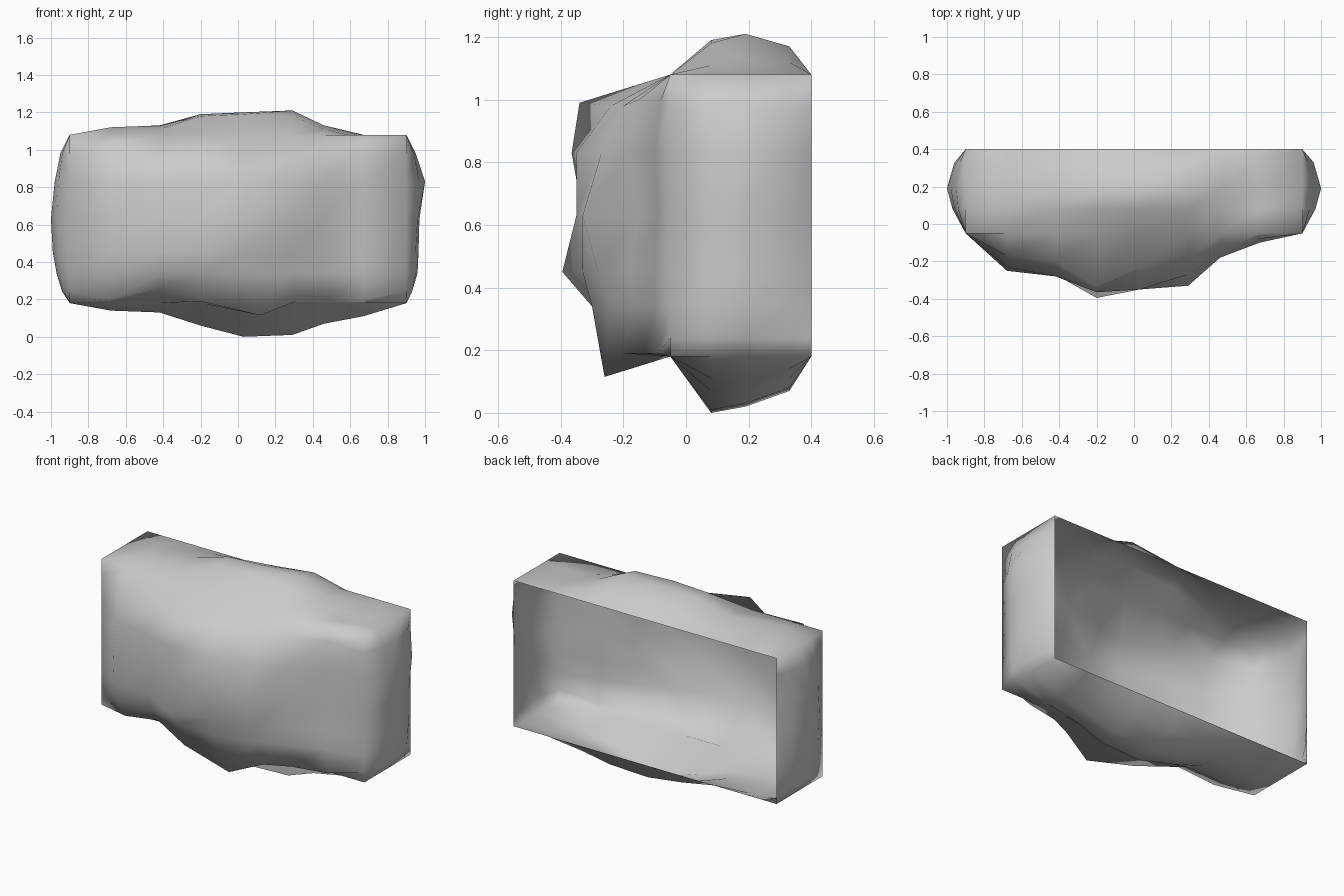
import bpy, bmesh

if "Cube" in bpy.data.objects:
    bpy.data.objects.remove(bpy.data.objects["Cube"])

# Shared grid lines of the box whose edges stay straight
X = [-0.9, -0.68, -0.42, -0.2, 0.03, 0.29, 0.46, 0.67, 0.9]
Y = [-0.05, 0.08, 0.19, 0.33, 0.4]
Z = [0.18, 0.24, 0.34, 0.45, 0.63, 0.83, 0.98, 1.08]

# Outward bulge of each panel's inner points
FRONT = [  # rows from bottom to top, columns left to right
    [.08, .13, .19, .21, .15, .08, .04],
    [.16, .19, .25, .25, .19, .12, .05],
    [.19, .22, .345, .28, .23, .13, .05],
    [.20, .21, .28, .30, .28, .10, .04],
    [.18, .23, .315, .30, .22, .13, .05],
    [.12, .15, .29, .19, .15, .10, .03]]
TOP = [  # rows from front to back
    [.04, .03, .10, .11, .10, .03, -.02],
    [.035, .05, .11, .12, .13, .05, -.01],
    [.02, .02, .03, .06, .09, .04, 0]]
BOTTOM = [
    [.04, .05, .12, .18, .17, .11, .07],
    [.04, .05, .12, .16, .15, .11, .07],
    [.02, .04, .08, .11, .10, .07, .04]]
LEFT = [  # rows from bottom to top, columns front to back
    [.03, .04, .02], [.05, .07, .04], [.06, .09, .05],
    [.07, .10, .06], [.06, .08, .05], [.04, .05, .03]]
RIGHT = [
    [.03, .03, .02], [.05, .06, .03], [.05, .065, .04],
    [.06, .07, .04], [.07, .10, .06], [.04, .05, .03]]
# Lower lip of the front panel hangs down, upper brow is uneven
LIP = [-.04, .02, -.05, -.125, -.05, -.05, -.05]
LIP_X = [0, 0, 0, .09, .02, 0, 0]
BROW = [.04, 0, .01, 0, 0, .02, .02]

bm = bmesh.new()


def panel(us, vs, bulge, place):
    """Grid with straight border and bulging inside."""
    grid = []
    for j, v in enumerate(vs):
        row = []
        for i, u in enumerate(us):
            inner = 0 < i < len(us) - 1 and 0 < j < len(vs) - 1
            row.append(bm.verts.new(place(u, v, bulge[j - 1][i - 1] if inner else 0, i, j)))
        grid.append(row)
    for a, b in zip(grid, grid[1:]):
        for i in range(len(us) - 1):
            bm.faces.new((a[i], a[i + 1], b[i + 1], b[i]))


def front_point(x, z, d, i, j):
    if 0 < i < len(X) - 1:
        if j == 1:
            x, z = x + LIP_X[i - 1], z + LIP[i - 1]
        if j == len(Z) - 2:
            z += BROW[i - 1]
    return (x, Y[0] - d, z)


# Five panels, open at the back
panel(X, Z, FRONT, front_point)
panel(X, Y, TOP, lambda x, y, d, i, j: (x, y, Z[-1] + d))
panel(X, Y, BOTTOM, lambda x, y, d, i, j: (x, y, Z[0] - d))
panel(Y, Z, LEFT, lambda y, z, d, i, j: (X[0] - d, y, z))
panel(Y, Z, RIGHT, lambda y, z, d, i, j: (X[-1] + d, y, z))
bmesh.ops.remove_doubles(bm, verts=bm.verts, dist=0.0005)
bmesh.ops.recalc_face_normals(bm, faces=bm.faces)
bm.normal_update()
# Make sure the shell faces outward
front_face = min(bm.faces, key=lambda f: f.calc_center_median().y)
if front_face.normal.y > 0:
    bmesh.ops.reverse_faces(bm, faces=bm.faces)
for f in bm.faces:
    f.smooth = True

mesh = bpy.data.meshes.new("rock_shell")
bm.to_mesh(mesh)
bm.free()
rock = bpy.data.objects.new("rock_shell", mesh)
bpy.context.collection.objects.link(rock)
